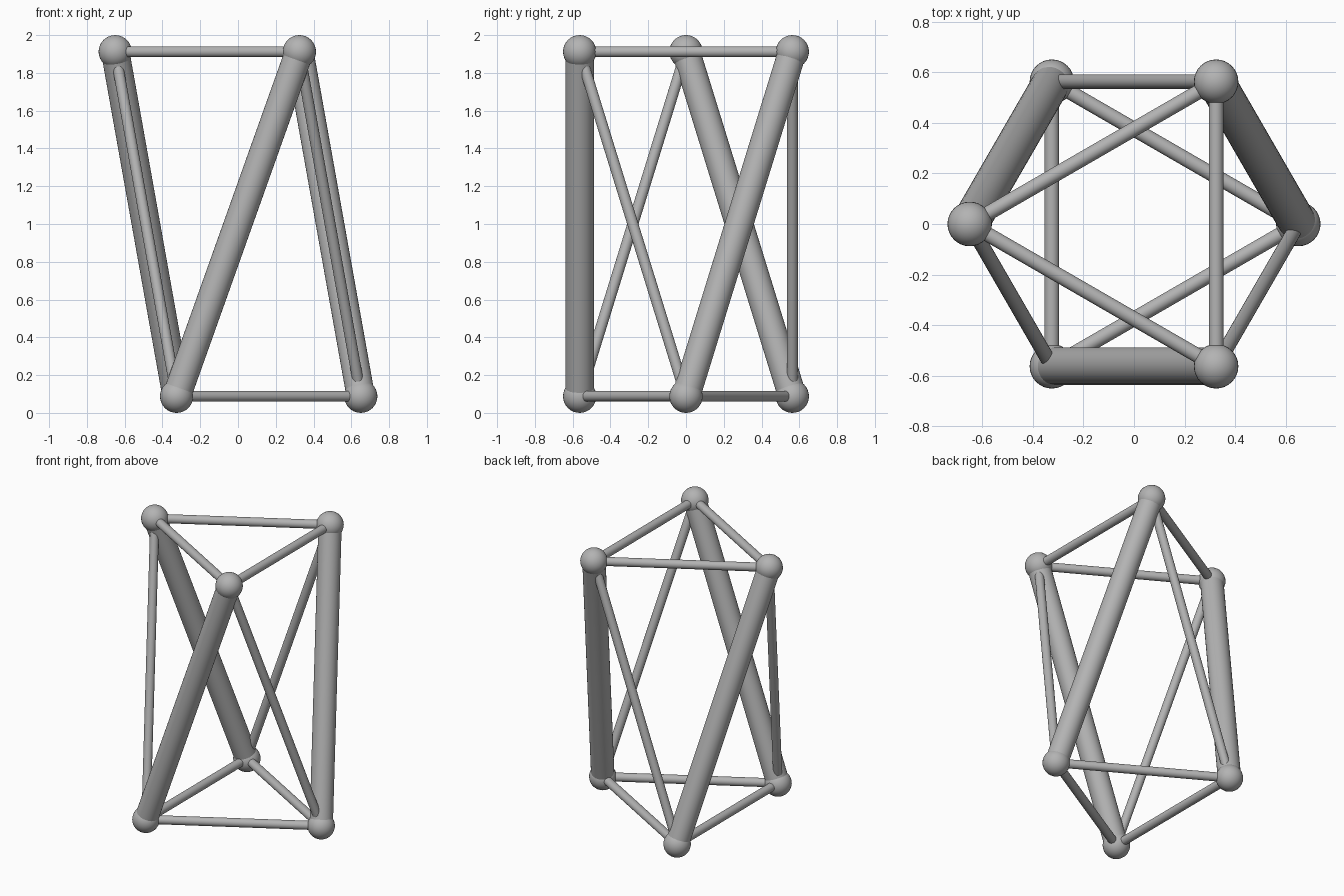
import bpy, math
from mathutils import Vector

if "Cube" in bpy.data.objects:
    bpy.data.objects.remove(bpy.data.objects["Cube"])

RING, BALL, ROD, BAR = 0.65, 0.088, 0.029, 0.075
Z_LOW, Z_HIGH = BALL, 2 - BALL

grey = bpy.data.materials.new("grey")
grey.diffuse_color = (0.45, 0.45, 0.45, 1)
grey.use_nodes = True
grey.node_tree.nodes["Principled BSDF"].inputs["Base Color"].default_value = grey.diffuse_color


def finish(name):
    obj = bpy.context.object
    obj.name = name
    obj.data.materials.append(grey)
    bpy.ops.object.shade_smooth_by_angle(angle=math.radians(40))


def ball(name, p):
    bpy.ops.mesh.primitive_uv_sphere_add(segments=32, ring_count=16, radius=BALL, location=p)
    finish(name)


def strut(name, a, b, radius):
    d = b - a
    bpy.ops.mesh.primitive_cylinder_add(vertices=32, radius=radius, depth=d.length,
                                        location=(a + b) / 2,
                                        rotation=d.to_track_quat('Z', 'Y').to_euler())
    finish(name)


def triangle(start, z):
    angles = [math.radians(start + 120 * i) for i in range(3)]
    return [Vector((RING * math.cos(t), RING * math.sin(t), z)) for t in angles]


# Two triangles, twisted against each other
low = triangle(0, Z_LOW)
high = triangle(60, Z_HIGH)

for i in range(3):
    j = (i + 1) % 3
    # Joint balls
    ball("lower_joint", low[i])
    ball("upper_joint", high[i])
    # Thin rods around each triangle
    strut("lower_rod", low[i], low[j], ROD)
    strut("upper_rod", high[i], high[j], ROD)
    # Thick compression bar and thin tension rod between the triangles
    strut("thick_bar", low[i], high[i], BAR)
    strut("side_rod", low[j], high[i], ROD)
